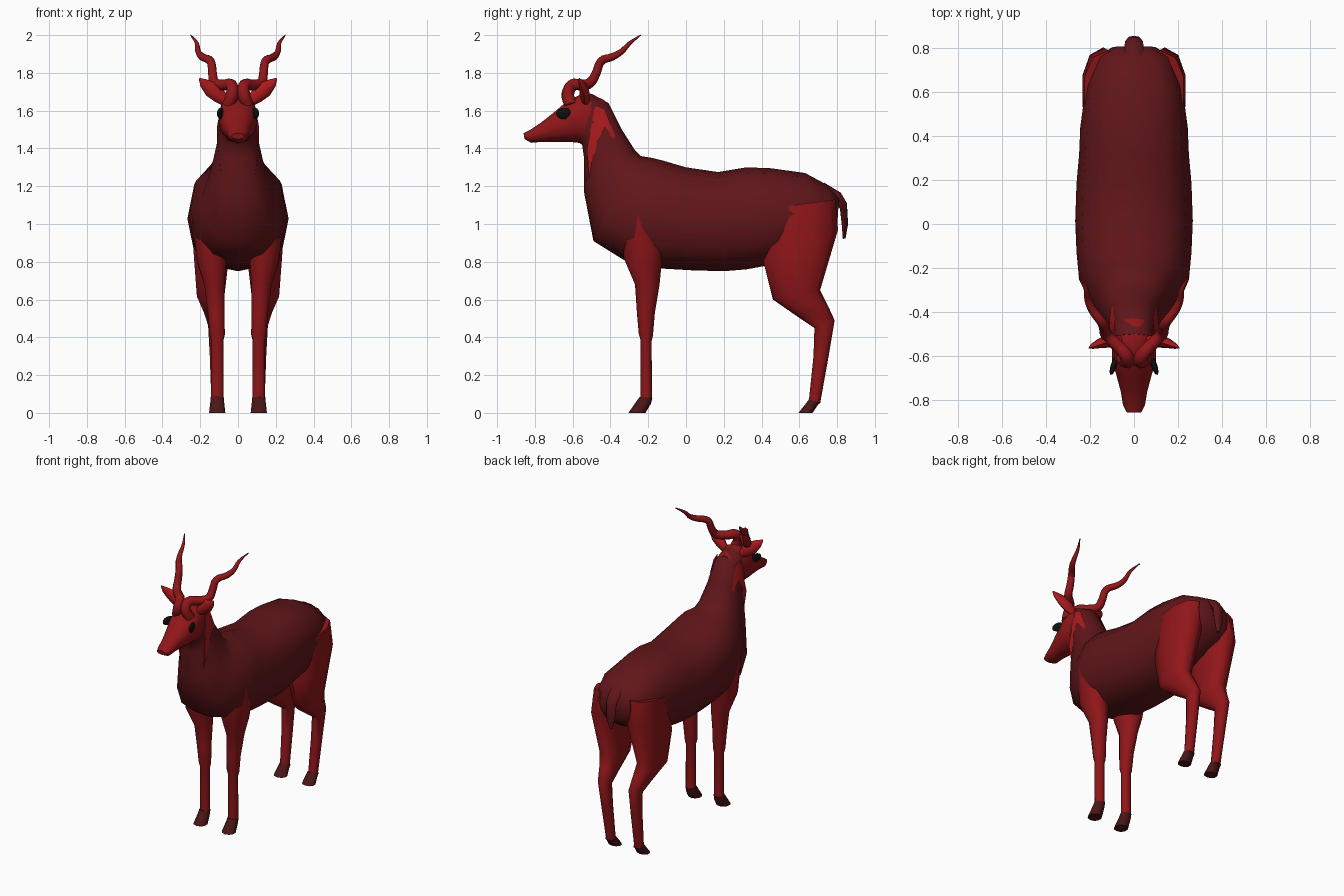
import bpy, bmesh, math
from mathutils import Vector as V


def mat(name, rgb):
    m = bpy.data.materials.new(name)
    m.diffuse_color = (*rgb, 1)
    return m


DARK = mat("dark_red", (0.12, 0.008, 0.01))
RED = mat("red", (0.28, 0.008, 0.01))
BRIGHT = mat("bright_red", (0.4, 0.01, 0.012))
HOOF = mat("hoof_brown", (0.07, 0.008, 0.008))
BLACK = mat("black", (0.005, 0.005, 0.005))


def finish(ob, m, mirror=False, angle=50):
    ob.data.materials.append(m)
    bpy.ops.object.select_all(action='DESELECT')
    ob.select_set(True)
    bpy.context.view_layer.objects.active = ob
    if ob.type == 'MESH':
        bpy.ops.object.shade_smooth_by_angle(angle=math.radians(angle))
    if mirror:
        mod = ob.modifiers.new("mirror", 'MIRROR')
        mod.use_mirror_merge = False
    return ob


def loft(name, rings, m, mirror=False, n=12, power=1.0, angle=50):
    """Skin through rings given as (centre, half axis a, half axis b)."""
    bm = bmesh.new()
    sp = lambda t: math.copysign(abs(t) ** power, t)
    loops = []
    for c, a, b in rings:
        loop = []
        for i in range(n):
            t = 2 * math.pi * i / n
            loop.append(bm.verts.new(c + a * sp(math.cos(t)) + b * sp(math.sin(t))))
        loops.append(loop)
    for p, q in zip(loops, loops[1:]):
        for i in range(n):
            j = (i + 1) % n
            bm.faces.new((p[i], p[j], q[j], q[i]))
    bm.faces.new(loops[0])
    bm.faces.new(loops[-1])
    bmesh.ops.recalc_face_normals(bm, faces=bm.faces)
    me = bpy.data.meshes.new(name)
    bm.to_mesh(me)
    bm.free()
    ob = bpy.data.objects.new(name, me)
    bpy.context.collection.objects.link(ob)
    return finish(ob, m, mirror, angle)


def side(y1, z1, y2, z2, w, x=0):
    """Ring spanning two side-profile points, with half width w around x."""
    p, q = V((x, y1, z1)), V((x, y2, z2))
    return (p + q) / 2, (p - q) / 2, V((w, 0, 0))


# torso and neck: top point, bottom point, half width
loft("body", [side(*r) for r in [
    (0.81, 1.14, 0.80, 0.98, 0.10), (0.76, 1.20, 0.76, 0.92, 0.17),
    (0.63, 1.27, 0.63, 0.85, 0.22), (0.45, 1.295, 0.43, 0.78, 0.245),
    (0.32, 1.30, 0.32, 0.76, 0.25), (0.17, 1.275, 0.20, 0.75, 0.262),
    (0.0, 1.30, 0.03, 0.755, 0.268), (-0.12, 1.335, -0.14, 0.765, 0.262),
    (-0.18, 1.35, -0.33, 0.81, 0.25), (-0.24, 1.36, -0.49, 0.91, 0.195),
    (-0.27, 1.39, -0.54, 1.17, 0.145), (-0.34, 1.50, -0.54, 1.35, 0.112),
    (-0.41, 1.64, -0.55, 1.42, 0.10), (-0.50, 1.69, -0.58, 1.44, 0.09)]],
    DARK, power=0.85)

# head
loft("head", [side(*r) for r in [
    (-0.43, 1.655, -0.53, 1.42, 0.085), (-0.53, 1.70, -0.57, 1.43, 0.10),
    (-0.63, 1.65, -0.62, 1.435, 0.10), (-0.70, 1.59, -0.68, 1.435, 0.08),
    (-0.77, 1.535, -0.76, 1.435, 0.06), (-0.83, 1.495, -0.82, 1.43, 0.05),
    (-0.86, 1.48, -0.855, 1.45, 0.034)]], RED, power=0.9)

# legs and hooves
loft("front_leg", [side(*r) for r in [
    (-0.34, 1.05, -0.08, 1.05, 0.10, 0.15), (-0.33, 0.82, -0.13, 0.78, 0.08, 0.14),
    (-0.27, 0.68, -0.14, 0.68, 0.056, 0.125), (-0.26, 0.53, -0.165, 0.53, 0.046, 0.115),
    (-0.25, 0.42, -0.175, 0.41, 0.042, 0.11), (-0.242, 0.39, -0.182, 0.38, 0.034, 0.11),
    (-0.24, 0.08, -0.18, 0.08, 0.034, 0.11)]], RED, True, 10, 0.9)
loft("hind_leg", [side(*r) for r in [
    (0.43, 1.08, 0.79, 1.13, 0.11, 0.12), (0.41, 0.80, 0.805, 0.97, 0.10, 0.14),
    (0.46, 0.60, 0.71, 0.65, 0.076, 0.145), (0.59, 0.51, 0.75, 0.57, 0.052, 0.13),
    (0.68, 0.45, 0.787, 0.49, 0.04, 0.12), (0.675, 0.30, 0.755, 0.30, 0.036, 0.115),
    (0.65, 0.06, 0.71, 0.05, 0.032, 0.11)]], RED, True, 10, 0.9)
loft("front_hoof", [side(*r) for r in [
    (-0.245, 0.085, -0.178, 0.08, 0.036, 0.11), (-0.26, 0.065, -0.185, 0.05, 0.038, 0.11),
    (-0.305, 0.0, -0.215, 0.0, 0.045, 0.11)]], HOOF, True, 10, 0.9)
loft("hind_hoof", [side(*r) for r in [
    (0.65, 0.07, 0.715, 0.055, 0.036, 0.11), (0.635, 0.05, 0.70, 0.045, 0.038, 0.11),
    (0.595, 0.0, 0.67, 0.0, 0.045, 0.11)]], HOOF, True, 10, 0.9)

# tail
loft("tail", [side(*r) for r in [
    (0.73, 1.22, 0.75, 1.13, 0.05), (0.82, 1.165, 0.79, 1.11, 0.045),
    (0.852, 1.11, 0.815, 1.08, 0.04), (0.858, 1.0, 0.825, 0.99, 0.034),
    (0.845, 0.925, 0.83, 0.92, 0.012)]], DARK, n=8)

# ears: flattened leaves pointing out and up
across = V((0.55, 0, -0.83))
loft("ear", [(V((x, y, z)), across * h, V((0, t, 0))) for x, y, z, h, t in [
    (0.06, -0.53, 1.645, 0.025, 0.02), (0.10, -0.535, 1.68, 0.04, 0.028),
    (0.145, -0.54, 1.715, 0.042, 0.025), (0.185, -0.555, 1.747, 0.024, 0.014),
    (0.205, -0.565, 1.77, 0.004, 0.003)]], BRIGHT, True, 8)

# spiral horns: tapered curve
cu = bpy.data.curves.new("horn", 'CURVE')
cu.dimensions = '3D'
cu.bevel_depth = 1.0
cu.bevel_resolution = 2
cu.resolution_u = 4
cu.use_fill_caps = True
path = [(0.05, -0.61, 1.63, 0.034), (0.03, -0.625, 1.69, 0.034), (0.035, -0.60, 1.735, 0.032),
        (0.075, -0.555, 1.735, 0.030), (0.125, -0.505, 1.75, 0.027), (0.135, -0.475, 1.80, 0.025),
        (0.145, -0.45, 1.86, 0.023), (0.19, -0.39, 1.885, 0.020), (0.21, -0.345, 1.91, 0.016),
        (0.218, -0.30, 1.955, 0.011), (0.25, -0.24, 2.0, 0.003)]
sp = cu.splines.new('BEZIER')
sp.bezier_points.add(len(path) - 1)
for bp, (x, y, z, r) in zip(sp.bezier_points, path):
    bp.co = (x, y, z)
    bp.radius = r
    bp.handle_left_type = bp.handle_right_type = 'AUTO'
horn = bpy.data.objects.new("horn", cu)
bpy.context.collection.objects.link(horn)
finish(horn, RED, True)

# eyes: flattened spheres angled with the cheeks
for s, label in ((1, "left"), (-1, "right")):
    bpy.ops.mesh.primitive_uv_sphere_add(segments=16, ring_count=8, radius=1,
                                         location=(s * 0.092, -0.645, 1.585),
                                         rotation=(0, 0, s * 0.32))
    eye = bpy.context.object
    eye.name = label + "_eye"
    eye.scale = (0.014, 0.045, 0.03)
    finish(eye, BLACK)

# pale neck patch: thin sheet lying over the neck side
bm = bmesh.new()
outline = [(0.085, -0.51, 1.20), (0.112, -0.47, 1.44), (0.112, -0.43, 1.51), (0.10, -0.355, 1.41),
           (0.085, -0.43, 1.61), (0.09, -0.48, 1.63), (0.105, -0.525, 1.40)]
vs = [bm.verts.new(p) for p in outline]
for f in ((0, 1, 6), (1, 2, 6), (2, 5, 6), (2, 4, 5), (2, 3, 4)):
    bm.faces.new([vs[i] for i in f])
me = bpy.data.meshes.new("neck_patch")
bm.to_mesh(me)
bm.free()
patch = bpy.data.objects.new("neck_patch", me)
bpy.context.collection.objects.link(patch)
finish(patch, BRIGHT, True)
